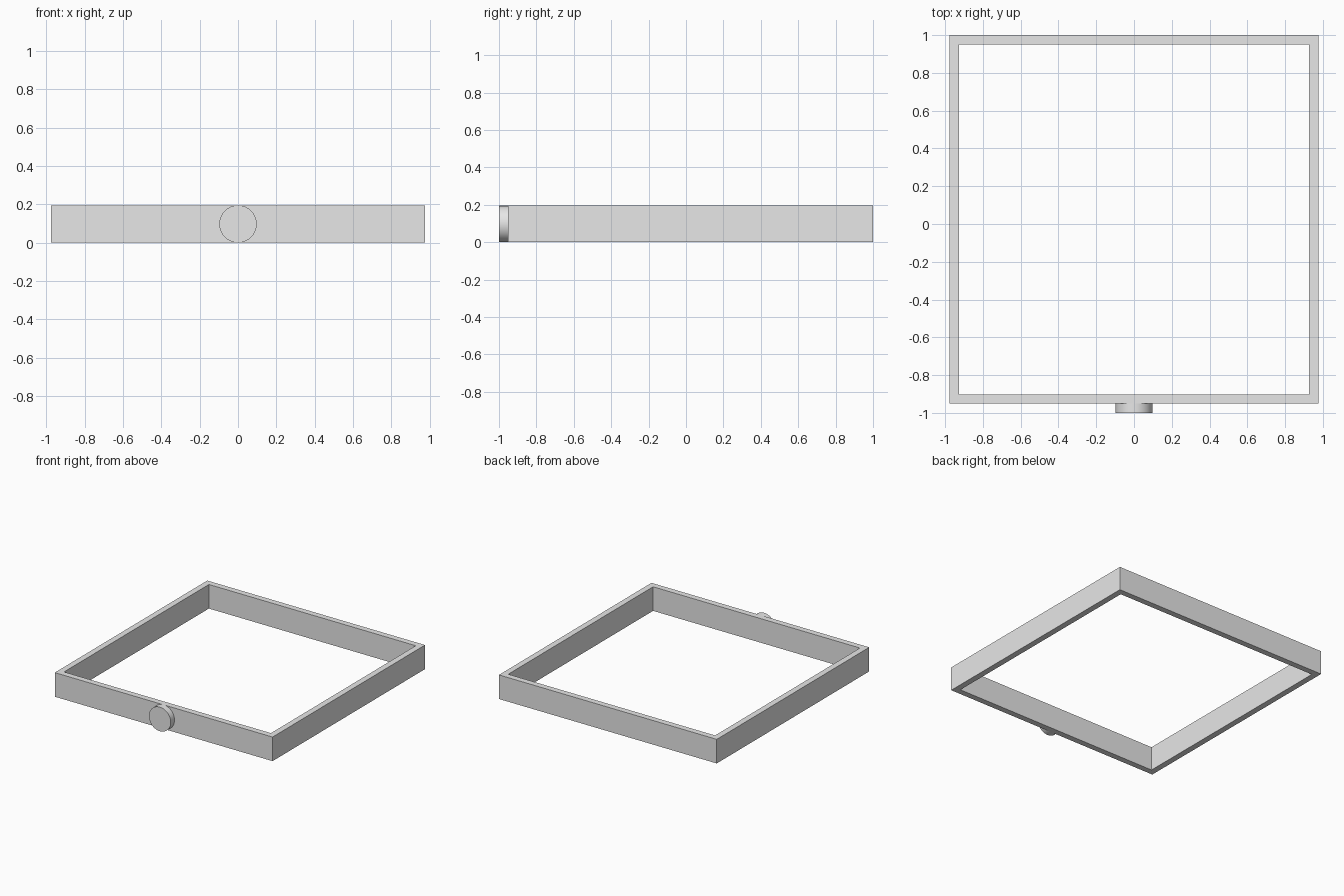
import bpy, bmesh, math

cube = bpy.data.objects.get("Cube")
if cube:
    bpy.data.objects.remove(cube, do_unlink=True)

U = 2 / 41            # wall thickness; the whole model is 41 walls deep
HALF = 20 * U         # half the outer width of the square frame
HEIGHT = 4 * U
CENTRE_Y = U / 2      # frame sits back to leave room for the knob

grey = bpy.data.materials.new("light grey")
grey.use_nodes = True
colour = (0.8, 0.8, 0.8, 1)
grey.diffuse_color = colour
grey.node_tree.nodes["Principled BSDF"].inputs["Base Color"].default_value = colour


# Square frame: four mitred walls bridged between two rings
def build_frame():
    bm = bmesh.new()

    def ring(half, z):
        corners = ((-1, -1), (1, -1), (1, 1), (-1, 1))
        return [bm.verts.new((sx * half, CENTRE_Y + sy * half, z)) for sx, sy in corners]

    rings = [ring(HALF, 0), ring(HALF, HEIGHT), ring(HALF - U, HEIGHT), ring(HALF - U, 0)]
    for a, b in zip(rings, rings[1:] + rings[:1]):
        for i in range(4):
            j = (i + 1) % 4
            bm.faces.new((a[i], a[j], b[j], b[i]))
    bmesh.ops.recalc_face_normals(bm, faces=bm.faces)
    mesh = bpy.data.meshes.new("square_frame")
    bm.to_mesh(mesh)
    bm.free()
    mesh.materials.append(grey)
    frame = bpy.data.objects.new("square_frame", mesh)
    bpy.context.collection.objects.link(frame)


build_frame()

# Round knob on the middle of the front wall
bpy.ops.mesh.primitive_cylinder_add(
    vertices=64, radius=HEIGHT / 2, depth=U,
    location=(0, -1 + U / 2, HEIGHT / 2), rotation=(math.pi / 2, 0, 0))
knob = bpy.context.object
knob.name = knob.data.name = "front_knob"
knob.data.materials.append(grey)
bpy.ops.object.shade_smooth_by_angle(angle=math.radians(30))
